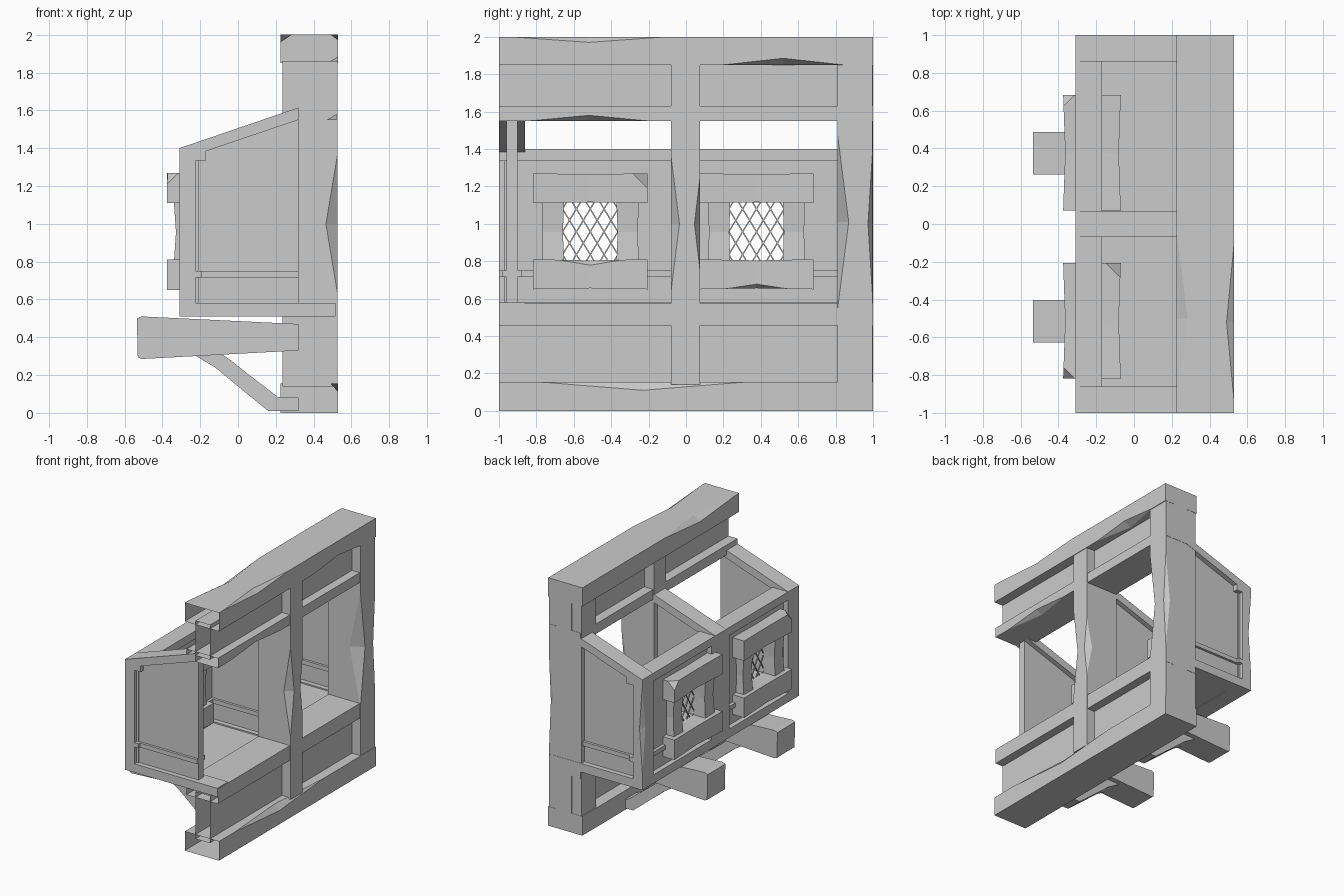
import bpy, bmesh
from mathutils import Vector

if "Cube" in bpy.data.objects:
    bpy.data.objects.remove(bpy.data.objects["Cube"])

grey = bpy.data.materials.new("plain grey")
grey.use_nodes = True
GREY = (0.6, 0.6, 0.6, 1)
grey.diffuse_color = GREY
grey.node_tree.nodes["Principled BSDF"].inputs["Base Color"].default_value = GREY


def add(name, bm):
    bmesh.ops.recalc_face_normals(bm, faces=bm.faces)
    mesh = bpy.data.meshes.new(name)
    bm.to_mesh(mesh)
    bm.free()
    mesh.materials.append(grey)
    obj = bpy.data.objects.new(name, mesh)
    bpy.context.collection.objects.link(obj)
    return obj


def box(name, x, y, z, pinch_axis=None, pinch=0.9):
    """Box from three ranges; optionally waisted at the middle of one axis."""
    bm = bmesh.new()
    bmesh.ops.create_cube(bm, size=1)
    for v in bm.verts:
        for i, (a, b) in enumerate((x, y, z)):
            v.co[i] = a if v.co[i] < 0 else b
    if pinch_axis is not None:
        mid = Vector([sum(r) / 2 for r in (x, y, z)])
        normal = Vector([float(i == pinch_axis) for i in range(3)])
        cut = bmesh.ops.bisect_plane(bm, geom=bm.verts[:] + bm.edges[:] + bm.faces[:],
                                     plane_co=mid, plane_no=normal)
        for v in cut["geom_cut"]:
            if isinstance(v, bmesh.types.BMVert):
                v.co = mid + (v.co - mid) * pinch
    return add(name, bm)


def prism(name, outline, y):
    """Side outline in x and z, extruded across y."""
    bm = bmesh.new()
    face = bm.faces.new([bm.verts.new((px, y[0], pz)) for px, pz in outline])
    top = bmesh.ops.extrude_face_region(bm, geom=[face])["geom"]
    bmesh.ops.translate(bm, verts=[v for v in top if isinstance(v, bmesh.types.BMVert)],
                        vec=(0, y[1] - y[0], 0))
    return add(name, bm)


def subtract(obj, cutter):
    mod = obj.modifiers.new("cut", "BOOLEAN")
    mod.operation, mod.solver, mod.object = "DIFFERENCE", "EXACT", cutter
    bpy.context.view_layer.update()
    graph = bpy.context.evaluated_depsgraph_get()
    obj.data = bpy.data.meshes.new_from_object(obj.evaluated_get(graph))
    obj.modifiers.clear()
    bpy.data.objects.remove(cutter)


def chip(obj, centre, radii):
    """Carve a hewn notch with a stretched octahedron."""
    bm = bmesh.new()
    pts = [(Vector((i == 0, i == 1, i == 2)) * r * s) for i, r in enumerate(radii) for s in (-1, 1)]
    for p in pts:
        bm.verts.new(p + Vector(centre))
    bmesh.ops.convex_hull(bm, input=bm.verts)
    subtract(obj, add("notch_cutter", bm))


def open_end(obj):
    """Remove the cap where the module joins its neighbour."""
    bm = bmesh.new()
    bm.from_mesh(obj.data)
    ends = [f for f in bm.faces if f.normal.y < -0.9 and f.calc_center_median().y < -0.99]
    bmesh.ops.delete(bm, geom=ends, context="FACES_ONLY")
    bm.to_mesh(obj.data)
    bm.free()


FULL = (-1, 1)
BEAM_X, RAIL_X, PANEL_X = (0.225, 0.53), (0.24, 0.52), (0.32, 0.45)

# Wall frame: heavy beams, rails, infill and posts
top_beam = box("top_beam", BEAM_X, FULL, (1.85, 2))
chip(top_beam, (0.53, -0.52, 2), (0.04, 0.42, 0.03))
chip(top_beam, (0.53, 0.52, 1.85), (0.06, 0.32, 0.035))
chip(top_beam, (0.225, -0.5, 2), (0.06, 0.45, 0.04))
bottom_beam = box("bottom_beam", BEAM_X, FULL, (0, 0.155))
chip(bottom_beam, (0.53, -0.23, 0.155), (0.04, 0.56, 0.045))
upper_rail = box("upper_rail", RAIL_X, FULL, (1.55, 1.63))
chip(upper_rail, (0.52, -0.52, 1.55), (0.05, 0.32, 0.03))
lower_rail = box("lower_rail", RAIL_X, FULL, (0.455, 0.575))
upper_infill = box("upper_infill", PANEL_X, FULL, (1.6, 1.88))
lower_infill = box("lower_infill", PANEL_X, FULL, (0.12, 0.5))
for part in (top_beam, bottom_beam, upper_rail, lower_rail, upper_infill, lower_infill):
    open_end(part)

middle_post = box("middle_post", (0.235, 0.525), (-0.08, 0.075), (0.14, 1.86))
chip(middle_post, (0.525, -0.08, 1), (0.06, 0.045, 0.36))
chip(middle_post, (0.525, 0.075, 1), (0.05, 0.03, 0.25))
end_post = box("end_post", (0.235, 0.525), (0.81, 0.998), (0.14, 1.86))
chip(end_post, (0.525, 0.81, 1.01), (0.095, 0.06, 0.47))
chip(end_post, (0.525, 0.998, 1), (0.04, 0.025, 0.4))

# Bay floor
box("floor", (-0.3, 0.5), (-0.99, 0.99), (0.515, 0.57))

# Side walls and divider of the bay, with sloping top rails
SLOPE = [(-0.31, 1.4), (0.32, 1.615), (0.32, 1.55), (-0.225, 1.365), (-0.31, 1.336)]
PANEL = [(-0.28, 0.55), (0.32, 0.55), (0.32, 1.58), (-0.28, 1.37)]
for side, yc in (("right", -0.93), ("middle", 0), ("left", 0.93)):
    wide = (yc - 0.07, yc + 0.07)
    prism(side + "_sloping_rail", SLOPE, wide)
    prism(side + "_wall_panel", PANEL, (yc - 0.03, yc + 0.03))
    box(side + "_sill_rail", (-0.31, 0.515), wide, (0.51, 0.58))
    box(side + "_thin_rail", (-0.25, 0.32), (yc - 0.05, yc + 0.05), (0.715, 0.75))
    post_y = (-0.115, 0.115) if yc == 0 else (yc - 0.07, yc + 0.07)
    post = box(side + "_front_post", (-0.31, -0.225), post_y, (0.51, 1.39))
    if yc > 0:
        chip(post, (-0.31, 1, 1), (0.025, 0.04, 0.35))

# Front wall of the bay
box("front_top_rail", (-0.31, -0.17), FULL, (1.335, 1.4))
box("front_sill_rail", (-0.31, -0.17), FULL, (0.51, 0.58))
box("front_thin_rail", (-0.295, -0.19), FULL, (0.715, 0.75))
front_panel = box("front_panel", (-0.27, -0.21), (-0.97, 0.97), (0.54, 1.37))

# Windows with lattice, each over a bracket
LINTEL_X = (-0.375, -0.07)
for side, yc in (("right", -0.512), ("left", 0.377)):
    hole_y, hole_z = (yc - 0.145, yc + 0.145), (0.8, 1.115)
    subtract(front_panel, box("hole_cutter", (-0.5, 0), hole_y, hole_z))
    subtract(bpy.data.objects["front_thin_rail"], box("hole_cutter", (-0.5, 0), (yc - 0.2, yc + 0.2), (0.6, 1)))
    wide = (yc - 0.305, yc + 0.305)
    lintel = box(side + "_window_lintel", LINTEL_X, wide, (1.11, 1.27), 1, 0.93)
    sill = box(side + "_window_sill", LINTEL_X, wide, (0.65, 0.81), 1, 0.93)
    if yc < 0:
        chip(lintel, (-0.07, wide[1], 1.27), (0.08, 0.08, 0.08))
        chip(lintel, (-0.375, wide[0], 1.27), (0.06, 0.06, 0.06))
        chip(sill, (-0.07, yc, 0.81), (0.05, 0.2, 0.04))
    else:
        chip(lintel, (-0.375, wide[1], 1.27), (0.06, 0.06, 0.06))
        chip(sill, (-0.07, yc, 0.65), (0.05, 0.2, 0.035))
    for s in (-1, 1):
        ys = sorted((yc + s * 0.14, yc + s * 0.26))
        box(side + "_window_jamb", (-0.34, -0.1), ys, (0.78, 1.13), 2, 0.9)

    # Lattice bars, clipped to the opening
    bm = bmesh.new()
    slope, step, t = 1.65, 0.074, 0.004
    zc, hz = sum(hole_z) / 2, 0.158
    for s in (-1, 1):
        for k in range(-4, 5):
            ends = []
            for dz in (-hz, hz):
                dy = min(max(k * step + s * dz / slope, -0.148), 0.148)
                ends.append((dy, (dy - k * step) * slope * s))
            (ya, za), (yb, zb) = ends
            if abs(ya - yb) < 0.01:
                continue
            ring = [bm.verts.new((-0.23 + dx, yc + py + dy, zc + pz))
                    for py, pz in ends for dx, dy in ((-t, -t), (t, -t), (t, t), (-t, t))]
            for i in range(4):
                j = (i + 1) % 4
                bm.faces.new((ring[i], ring[j], ring[j + 4], ring[i + 4]))
            bm.faces.new(ring[:4])
            bm.faces.new(ring[4:])
    add(side + "_window_lattice", bm)

    # Bracket beam and curved strut below the window
    prism(side + "_bracket_beam",
          [(-0.535, 0.5), (-0.51, 0.51), (0.32, 0.47), (0.32, 0.33), (-0.51, 0.285), (-0.53, 0.295)],
          (yc - 0.115, yc + 0.11))
    prism(side + "_bracket_strut",
          [(-0.25, 0.32), (-0.22, 0.3), (-0.12, 0.24), (0, 0.14), (0.16, 0.01), (0.32, 0.01),
           (0.32, 0.08), (0.21, 0.085), (0.06, 0.2), (-0.04, 0.28), (-0.1, 0.32)],
          (yc - 0.07, yc + 0.07))
